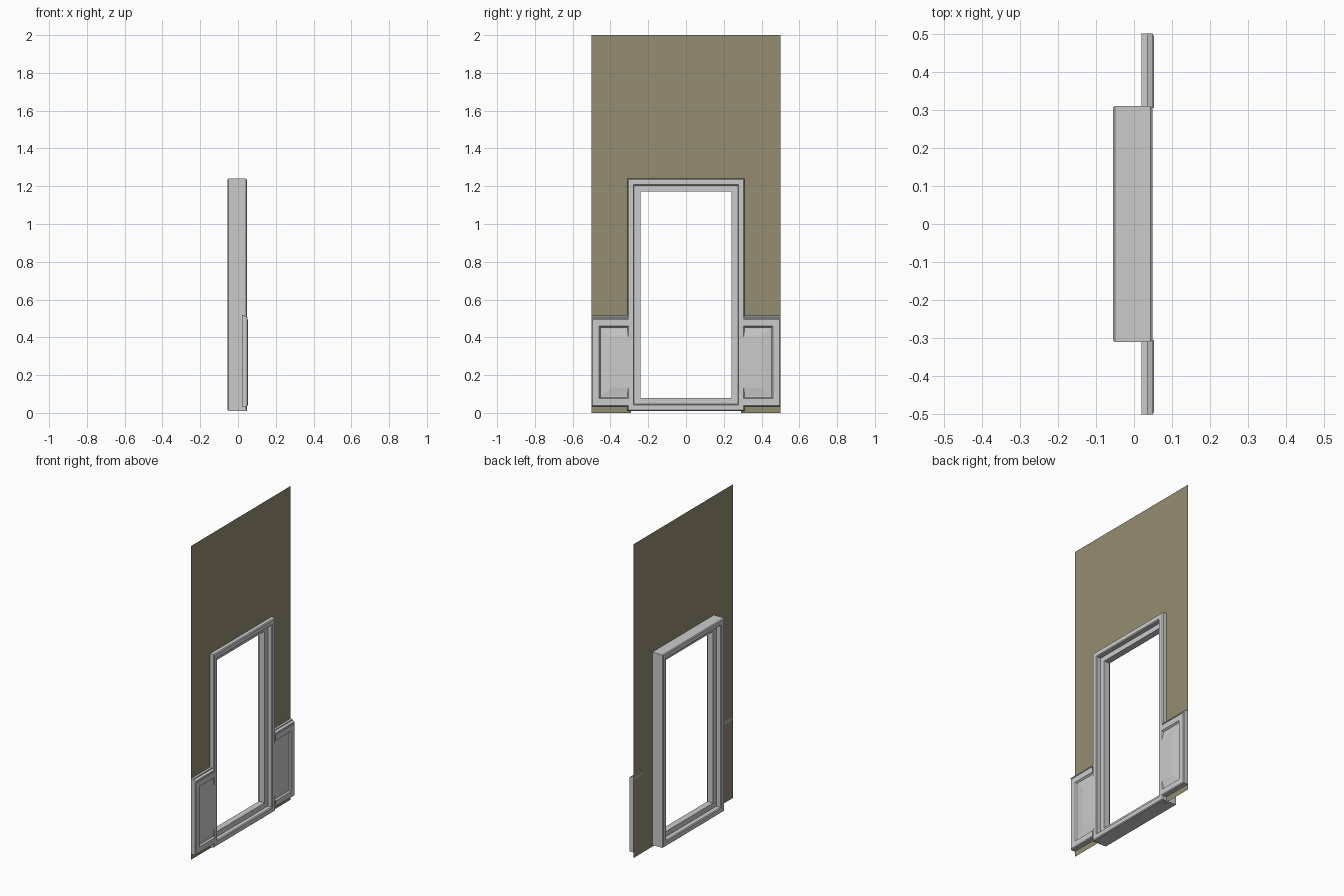
import bpy, bmesh

if "Cube" in bpy.data.objects:
    bpy.data.objects.remove(bpy.data.objects["Cube"])

WALL_X = 0.02


def make_object(name, bm, mat=None, recalc=True):
    if recalc:
        bmesh.ops.recalc_face_normals(bm, faces=bm.faces)
    mesh = bpy.data.meshes.new(name)
    bm.to_mesh(mesh)
    bm.free()
    obj = bpy.data.objects.new(name, mesh)
    bpy.context.collection.objects.link(obj)
    if mat:
        mesh.materials.append(mat)
    return obj


def ring(bm, x, y0, y1, z0, z1):
    """Rectangular loop of vertices facing +x."""
    return [bm.verts.new((x, y, z)) for y, z in
            ((y0, z0), (y1, z0), (y1, z1), (y0, z1))]


def bridge(bm, a, b, sides=range(4)):
    n = len(a)
    for i in sides:
        j = (i + 1) % n
        bm.faces.new((a[i], a[j], b[j], b[i]))


# Wall sheet with an opening that runs down to the floor
paint = bpy.data.materials.new("wall_paint")
paint.diffuse_color = (0.30, 0.27, 0.165, 1)
paint.use_nodes = True
paint.node_tree.nodes["Principled BSDF"].inputs["Base Color"].default_value = paint.diffuse_color
bm = bmesh.new()
outline = [(-0.5, 0), (-0.29, 0), (-0.29, 1.22), (0.29, 1.22),
           (0.29, 0), (0.5, 0), (0.5, 2), (-0.5, 2)]
v = [bm.verts.new((WALL_X, y, z)) for y, z in outline]
for ids in ((0, 1, 2, 7), (2, 3, 6, 7), (3, 4, 5, 6)):
    bm.faces.new([v[i] for i in ids])
make_object("wall", bm, paint)

# Window frame: stepped profile (inset, x) swept round a mitred rectangle
profile = [(0.0, -0.05), (0.0, 0.043), (0.005, 0.048), (0.031, 0.048),
           (0.036, 0.043), (0.036, 0.018), (0.068, 0.018), (0.068, -0.022),
           (0.036, -0.022), (0.036, -0.05), (0.031, -0.055), (0.005, -0.055)]
bm = bmesh.new()
loops = [ring(bm, x, -0.31 + d, 0.31 - d, 0.01 + d, 1.24 - d)
         for d, x in profile]
for k, loop in enumerate(loops):
    bridge(bm, loop, loops[(k + 1) % len(loops)])
make_object("window_frame", bm)

# Wainscot panels and cap rails on both sides of the frame
INNER = 0.305
panel_steps = [  # x, outer y, bottom z, top z
    (WALL_X, 0.50, 0.035, 0.50), (0.047, 0.50, 0.035, 0.50),
    (0.052, 0.495, 0.04, 0.495), (0.052, 0.46, 0.075, 0.46),
    (0.042, 0.453, 0.082, 0.453), (0.042, 0.445, 0.09, 0.445),
    (0.048, 0.395, 0.135, 0.40)]
cap_profile = [(WALL_X, 0.50), (0.050, 0.50), (0.050, 0.506),
               (0.035, 0.512), (0.035, 0.518), (WALL_X, 0.518)]
for side, label in ((-1, "left"), (1, "right")):
    # Raised panel, its inner end tucked into the frame
    bm = bmesh.new()
    loops = [ring(bm, x, INNER, y, z0, z1) for x, y, z0, z1 in panel_steps]
    for a, b in zip(loops, loops[1:]):
        bridge(bm, a, b, (0, 1, 2))
    bm.faces.new(loops[-1])
    for vert in bm.verts:
        vert.co.y *= side
    if side < 0:
        bmesh.ops.reverse_faces(bm, faces=bm.faces)
    make_object(label + "_wainscot_panel", bm, recalc=False)

    # Cap rail
    bm = bmesh.new()
    ends = [[bm.verts.new((x, side * y, z)) for x, z in cap_profile]
            for y in (INNER, 0.5)]
    bridge(bm, ends[0], ends[1], range(len(cap_profile)))
    for end in ends:
        bm.faces.new(end)
    make_object(label + "_cap_rail", bm)
